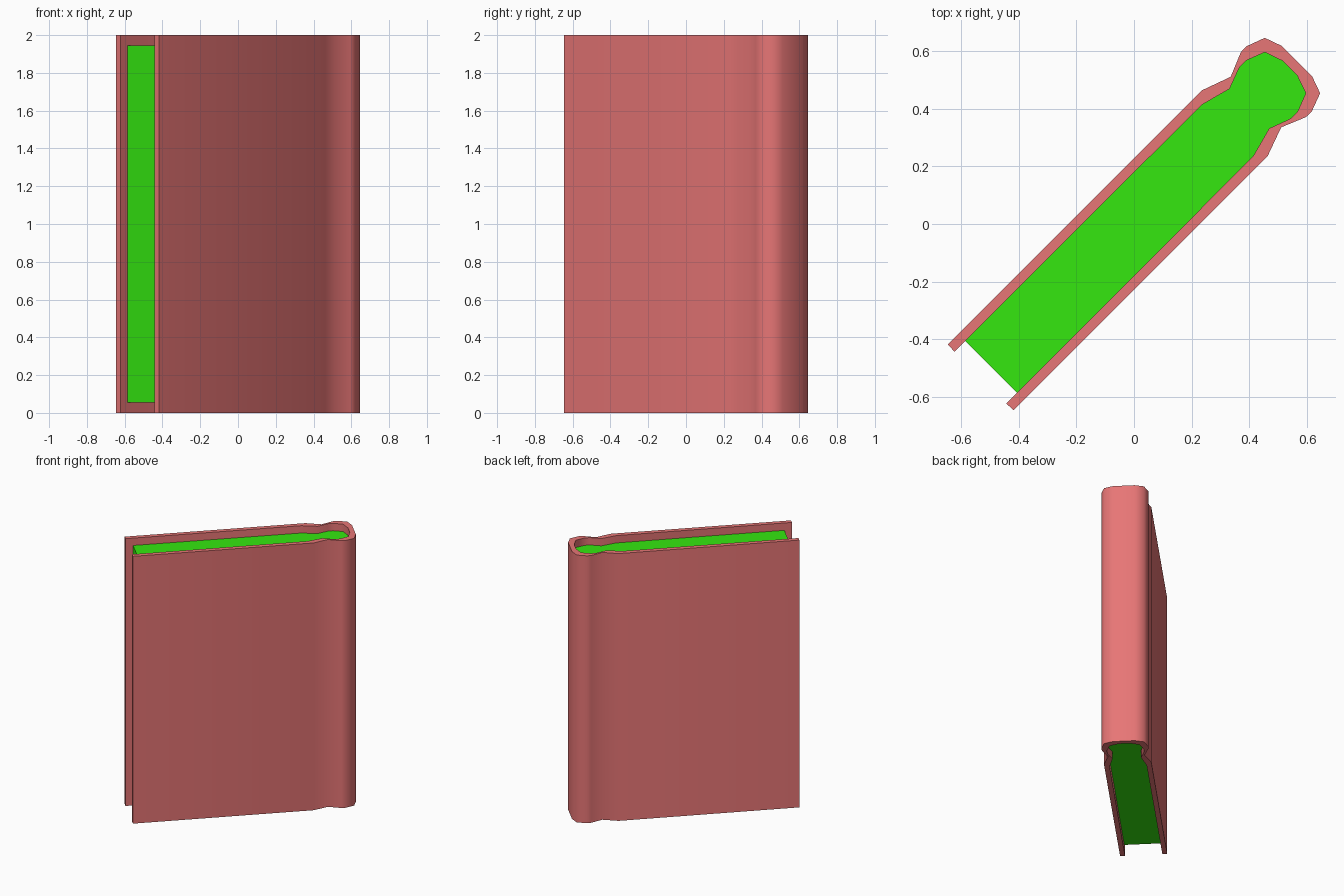
import bpy, bmesh, math

if "Cube" in bpy.data.objects:
    bpy.data.objects.remove(bpy.data.objects["Cube"])


def mirrored(half):
    """Complete a half profile by reflecting it across the diagonal x = y."""
    return half + [(y, x) for x, y in reversed(half)]


def prism(name, profile, z0, z1, color):
    """Extrude a closed plan outline from z0 to z1."""
    bm = bmesh.new()
    face = bm.faces.new([bm.verts.new((x, y, z0)) for x, y in profile])
    top = bmesh.ops.extrude_face_region(bm, geom=[face], use_keep_orig=True)
    verts = [v for v in top["geom"] if isinstance(v, bmesh.types.BMVert)]
    bmesh.ops.translate(bm, verts=verts, vec=(0, 0, z1 - z0))
    bmesh.ops.recalc_face_normals(bm, faces=bm.faces)
    mesh = bpy.data.meshes.new(name)
    bm.to_mesh(mesh)
    bm.free()
    obj = bpy.data.objects.new(name, mesh)
    bpy.context.collection.objects.link(obj)
    mat = bpy.data.materials.new(name + "_color")
    mat.diffuse_color = color
    mat.use_nodes = True
    mat.node_tree.nodes["Principled BSDF"].inputs["Base Color"].default_value = mat.diffuse_color
    mesh.materials.append(mat)
    bpy.ops.object.select_all(action='DESELECT')
    obj.select_set(True)
    bpy.context.view_layer.objects.active = obj
    bpy.ops.object.shade_smooth_by_angle(angle=math.radians(60))
    return obj


# Half outlines from the fore-edge, over the hinge groove, to the spine
outer = [(-0.645, -0.418), (0.235, 0.463), (0.335, 0.51), (0.37, 0.595),
         (0.388, 0.615), (0.453, 0.645), (0.512, 0.617)]
hollow = [(0.235, 0.413), (0.331, 0.468), (0.365, 0.542),
          (0.39, 0.567), (0.453, 0.595), (0.515, 0.565)]

# Cover: wrap-around shell, open at the fore-edge
inner = [(-0.622, -0.442)] + hollow
prism("cover", mirrored(outer) + mirrored(inner)[::-1], 0, 2, (0.8, 0.18, 0.18, 1))

# Page block: fills the cover, set in from its edges
prism("pages", mirrored([(-0.585, -0.405)] + hollow), 0.055, 1.945, (0.035, 0.8, 0.005, 1))
